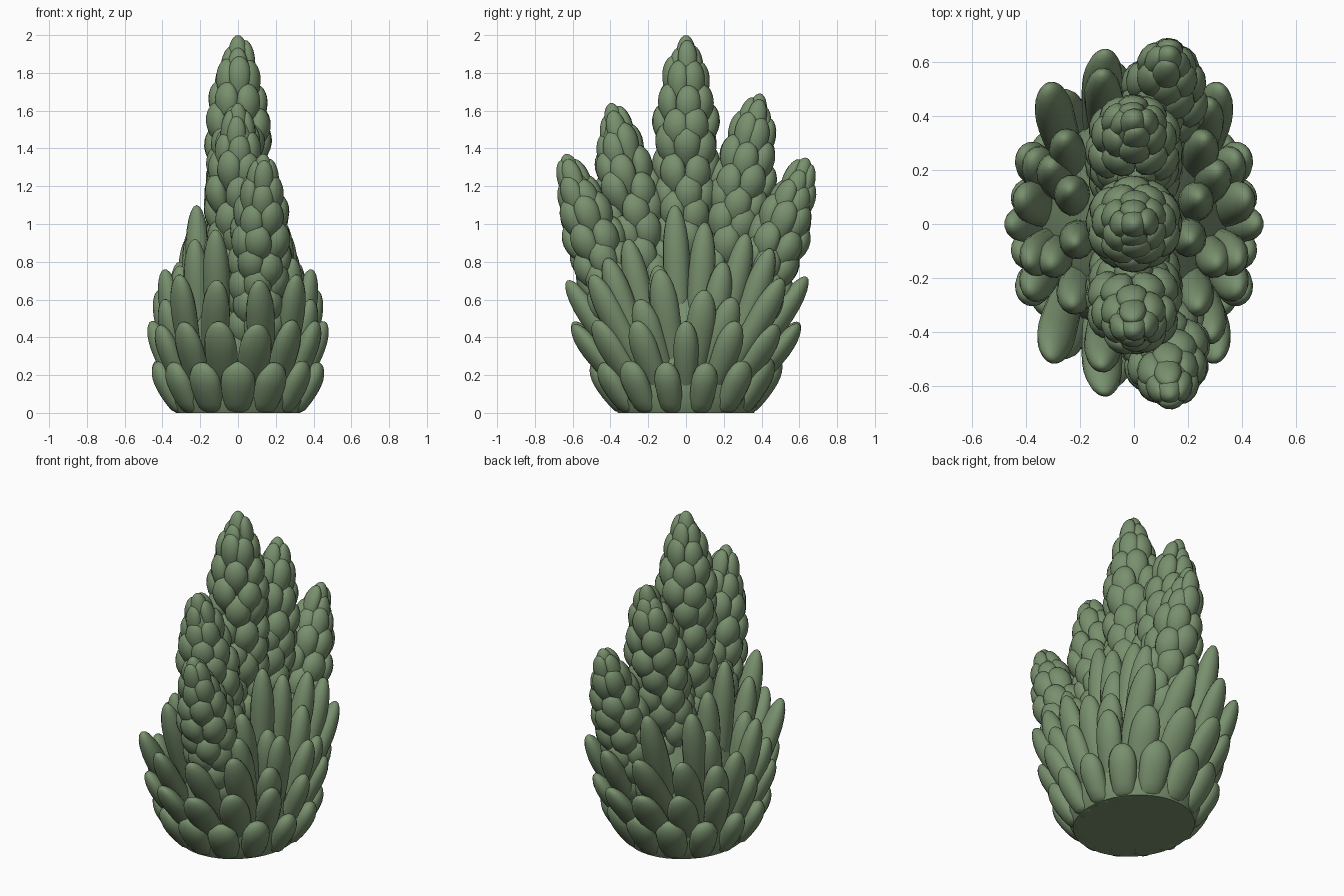
import bpy, bmesh, math, random
from mathutils import Vector

if "Cube" in bpy.data.objects:
    bpy.data.objects.remove(bpy.data.objects["Cube"])

random.seed(4)
green = bpy.data.materials.new("leaf_green")
green.diffuse_color = (0.19, 0.28, 0.155, 1)
green.use_nodes = True
green.node_tree.nodes["Principled BSDF"].inputs["Base Color"].default_value = green.diffuse_color


def add_leaf(bm, base, tip, out, w, th, rows=10, segs=10, root=0.55, bulge=0.0, wide=0.7):
    """Plump paddle from base to tip: half width w, half thickness th, facing 'out'."""
    base, tip, out = Vector(base), Vector(tip), Vector(out)
    d = (tip - base).normalized()
    n = (out - d * out.dot(d)).normalized()
    s = d.cross(n)
    rings = []
    for i in range(rows):
        t = math.sin(i / rows * math.pi / 2)
        if t < wide:
            r = root + (1 - root) * math.sin(t / wide * math.pi / 2)
        else:
            r = (1 - ((t - wide) / (1 - wide)) ** 2) ** 0.5
        c = base.lerp(tip, t) + n * bulge * math.sin(math.pi * t)
        ring = []
        for k in range(segs):
            q = 2 * math.pi * k / segs
            v = c + s * (w * r * math.cos(q)) + n * (th * r * math.sin(q))
            v.z = max(v.z, 0)
            ring.append(bm.verts.new(v))
        rings.append(ring)
    for a, b in zip(rings, rings[1:]):
        for k in range(segs):
            j = (k + 1) % segs
            bm.faces.new((a[k], a[j], b[j], b[k]))
    end = bm.verts.new(tip)
    for k in range(segs):
        bm.faces.new((rings[-1][k], rings[-1][(k + 1) % segs], end))
    bm.faces.new(rings[0][::-1])


def finish(bm, name):
    bmesh.ops.recalc_face_normals(bm, faces=bm.faces)
    me = bpy.data.meshes.new(name)
    bm.to_mesh(me)
    bm.free()
    ob = bpy.data.objects.new(name, me)
    bpy.context.collection.objects.link(ob)
    me.materials.append(green)
    bpy.context.view_layer.objects.active = ob
    ob.select_set(True)
    bpy.ops.object.shade_smooth_by_angle(angle=math.radians(60))
    ob.select_set(False)


# Central mound with flat oval underside
bm = bmesh.new()
rings = []
for rx, ry, z in [(.33, .36, 0), (.36, .39, .06), (.37, .42, .2), (.32, .42, .4), (.24, .38, .6), (.14, .25, .8)]:
    rings.append([bm.verts.new((rx * math.cos(k * math.pi / 20), ry * math.sin(k * math.pi / 20), z))
                  for k in range(40)])
for a, b in zip(rings, rings[1:]):
    for k in range(40):
        bm.faces.new((a[k], a[(k + 1) % 40], b[(k + 1) % 40], b[k]))
bm.faces.new(rings[0][::-1])
bm.faces.new(rings[-1])
finish(bm, "base_mound")

# Two regular lower rings of leaves, staggered; the side leaves are narrower
for name, rx, ry, z, bx, by, bz, off in [("lower_leaves", .445, .495, .28, .27, .28, -.04, 0),
                                         ("middle_leaves", .46, .615, .48, .26, .24, .04, .5)]:
    bm = bmesh.new()
    for i in range(14):
        a = 2 * math.pi * (i + off) / 14
        x, y = math.sin(a), -math.cos(a)
        add_leaf(bm, (bx * x, by * y, bz), (rx * x, ry * y, z + random.uniform(-.02, .01)),
                 (x, y, 0), .066 + .024 * abs(y), .055, 12, 14, bulge=.012)
    finish(bm, name)

# Upper leaves, mirrored left and right
bm = bmesh.new()
for x, y, z in [(.11, -.63, .70), (.31, -.50, .73), (.39, -.25, .6), (.39, -.14, .76), (.42, .1, .65),
                (.38, .25, .61), (.32, .51, .71), (.11, .64, .72)]:
    for m in (-1, 1):
        add_leaf(bm, (m * (.08 + .4 * x), .3 * y, .1), (m * x, y, z), (m * x / .41, y / .65, 0),
                 .078, .06, 12, 14, bulge=.015)
finish(bm, "upper_leaves")

# Tall inner leaves
bm = bmesh.new()
for x, y, z in [(.24, -.31, .92), (.26, .32, .95), (.24, .1, 1.01), (.21, -.06, 1.10), (-.23, -.3, .92),
                (-.26, .32, .93), (-.24, .13, .99), (-.22, -.07, 1.1), (-.12, -.53, .97), (-.12, .56, .97),
                (.28, .45, .87), (.29, -.42, .82), (.31, -.15, .78), (-.31, -.15, .78), (.31, .2, .8),
                (-.31, .22, .8)]:
    add_leaf(bm, (x * .7, y * .4, .15), (x, y, z), (x / .3, y / .6, 0), .072, .066, 12, 14, bulge=.015)
finish(bm, "tall_leaves")


# Flower spikes: slim core covered with overlapping knobbly scales
def spike(name, base, tip, R, pitch=.12):
    bm = bmesh.new()
    base, tip = Vector(base), Vector(tip)
    d = (tip - base).normalized()
    L = (tip - base).length
    u = d.cross(Vector((0, 1, 0))).normalized()
    v = d.cross(u)
    add_leaf(bm, base, base + d * (L - .06), u, R * .7, R * .7, 16, 14, root=.9, wide=.8)
    add_leaf(bm, tip - d * .25, tip, u, .055, .055, 10, 12, wide=.5)

    def fall(dist):
        return min(1, max(dist, 0) / .36) ** .5
    h, row = .045, 0
    while L - h > .3:
        n = 4 if row == 0 else 6
        for k in range(n):
            a = 2 * math.pi * (k + .5 * (row % 2) + random.uniform(-.12, .12)) / n
            o = u * math.cos(a) + v * math.sin(a)
            top = L - h + random.uniform(-.025, .025)
            f = fall(h)
            w = .04 + .034 * f
            add_leaf(bm, base + d * (top - .24) + o * R * .5 * fall(h + .2),
                     base + d * top + o * (R * f - .014), o,
                     w, w * .72, 9, 12, root=.45, bulge=.018 * f, wide=.6)
        h += pitch * (.7 if row == 0 else 1)
        row += 1
    finish(bm, name)


spike("centre_spike", (0, 0, .35), (0, 0, 2.0), .148)
spike("front_inner_spike", (0, -.10, .25), (0, -.40, 1.64), .15)
spike("back_inner_spike", (0, .09, .25), (0, .395, 1.69), .15)
spike("front_outer_spike", (.09, -.23, .2), (.135, -.64, 1.37), .135)
spike("back_outer_spike", (.09, .23, .2), (.13, .64, 1.35), .135)
